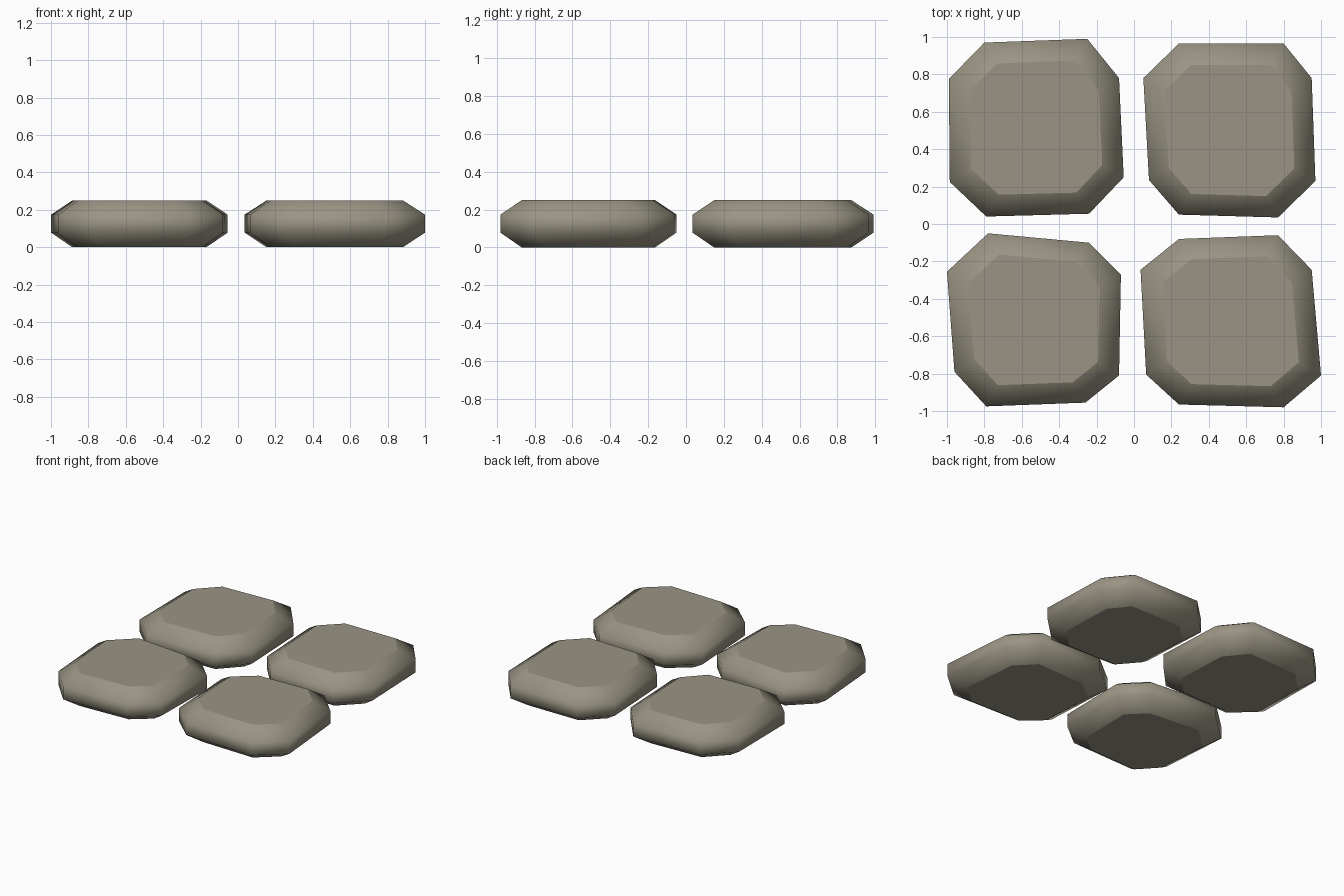
import bpy
import bmesh
from mathutils import Vector

cube = bpy.data.objects.get("Cube")
if cube:
    bpy.data.objects.remove(cube, do_unlink=True)

# One stone colour
stone = bpy.data.materials.new("warm_grey_stone")
stone.use_nodes = True
COLOUR = (0.32, 0.295, 0.228, 1)
stone.diffuse_color = COLOUR
bsdf = next(n for n in stone.node_tree.nodes if n.type == 'BSDF_PRINCIPLED')
bsdf.inputs["Base Color"].default_value = COLOUR
bsdf.inputs["Roughness"].default_value = 0.9

# Height and outline scale of each ring, from underside to top
RINGS = [(0.0, 0.755), (0.078, 1.0), (0.174, 1.0), (0.25, 0.755)]


def paving_stone(name, outline):
    """Chamfered slab: stacked rings of one outline, flat caps, soft sides."""
    points = [Vector(p) for p in reversed(outline)]
    low = Vector((min(p.x for p in points), min(p.y for p in points)))
    high = Vector((max(p.x for p in points), max(p.y for p in points)))
    centre = (low + high) / 2
    bm = bmesh.new()
    rings = []
    for z, scale in RINGS:
        ring = [centre + (p - centre) * scale for p in points]
        rings.append([bm.verts.new((p.x, p.y, z)) for p in ring])
    count = len(points)
    for lower, upper in zip(rings, rings[1:]):
        for i in range(count):
            j = (i + 1) % count
            bm.faces.new((lower[i], lower[j], upper[j], upper[i])).smooth = True
    caps = [bm.faces.new(rings[-1]), bm.faces.new(rings[0][::-1])]
    # Crisp rim around the flat top and underside
    for cap in caps:
        cap.smooth = False
        for edge in cap.edges:
            edge.smooth = False
    bmesh.ops.recalc_face_normals(bm, faces=bm.faces)
    mesh = bpy.data.meshes.new(name)
    bm.to_mesh(mesh)
    bm.free()
    mesh.materials.append(stone)
    obj = bpy.data.objects.new(name, mesh)
    bpy.context.collection.objects.link(obj)
    return obj


# Irregular eight-sided outlines
paving_stone("back_right_stone", [
    (-0.80, 0.97), (-0.25, 0.99), (-0.08, 0.78), (-0.055, 0.25),
    (-0.24, 0.055), (-0.79, 0.04), (-0.985, 0.225), (-0.99, 0.775)])
paving_stone("back_left_stone", [
    (0.24, 0.965), (0.80, 0.965), (0.95, 0.78), (0.97, 0.23),
    (0.77, 0.035), (0.24, 0.05), (0.08, 0.235), (0.05, 0.78)])
paving_stone("front_right_stone", [
    (-0.78, -0.05), (-0.24, -0.10), (-0.07, -0.27), (-0.08, -0.81),
    (-0.26, -0.955), (-0.79, -0.975), (-0.96, -0.79), (-1.0, -0.255)])
paving_stone("front_left_stone", [
    (0.24, -0.08), (0.77, -0.06), (0.95, -0.245), (1.0, -0.81),
    (0.80, -0.98), (0.24, -0.965), (0.065, -0.805), (0.035, -0.245)])
